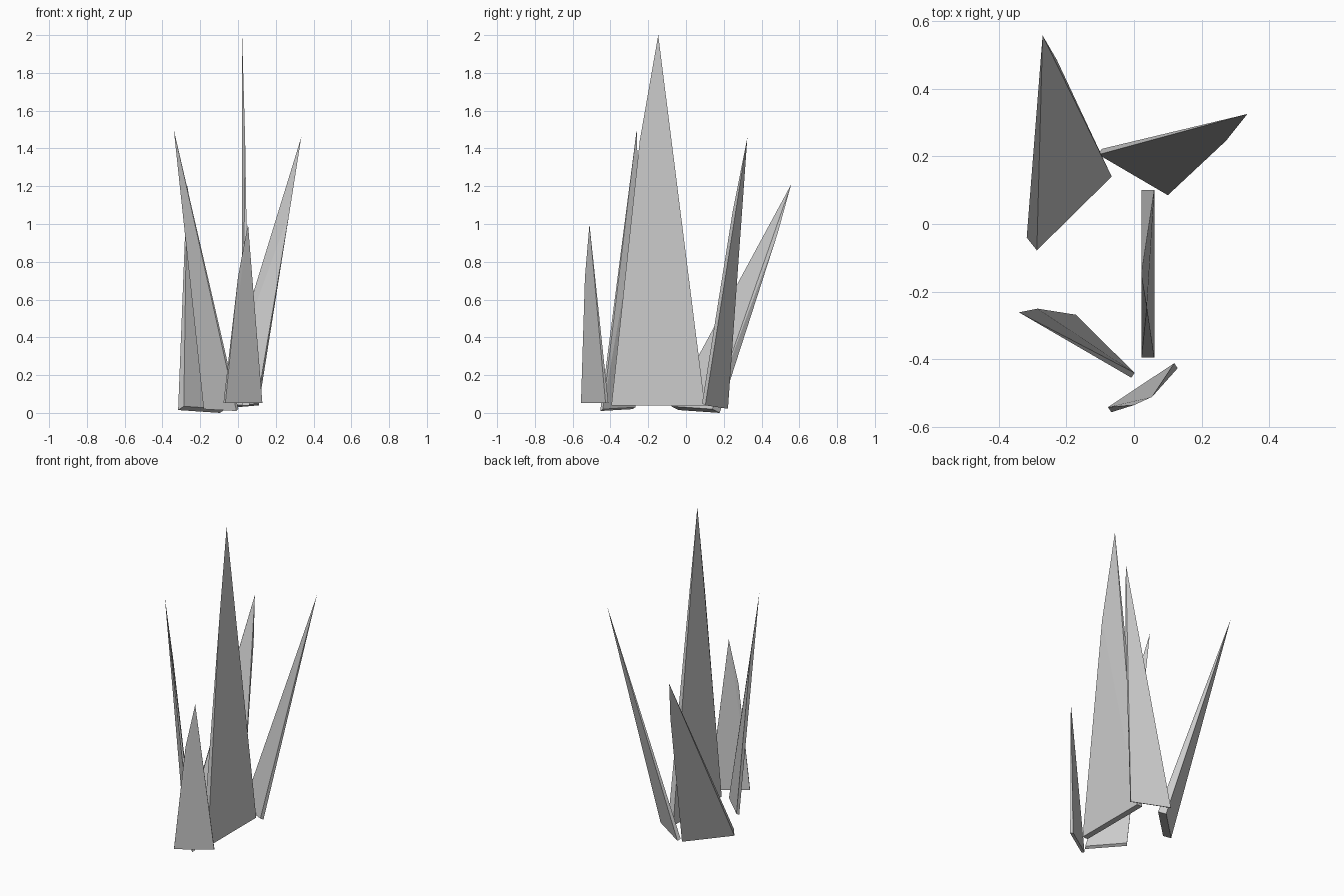
import bpy, bmesh
from mathutils import Vector


def blade(name, a, b, thick, tip, kink):
    """Pointed shard: four-cornered foot, a shoulder on one edge, sharp tip."""
    a, b, t = Vector(a), Vector(b), Vector(thick)
    bm = bmesh.new()
    for p in (a, b, a + t, b + t, Vector(tip), Vector(kink)):
        bm.verts.new(p)
    bmesh.ops.convex_hull(bm, input=bm.verts)
    bmesh.ops.recalc_face_normals(bm, faces=bm.faces)
    mesh = bpy.data.meshes.new(name)
    bm.to_mesh(mesh)
    bm.free()
    obj = bpy.data.objects.new(name, mesh)
    bpy.context.collection.objects.link(obj)


# Tall upright blade in the middle
blade("centre_blade", (0.022, -0.395, 0.04), (0.022, 0.10, 0.04),
      (0.038, 0, 0), (0.022, -0.147, 2.0), (0.038, -0.245, 1.44))

# Short blade at the front
blade("front_blade", (-0.077, -0.541, 0.053), (0.119, -0.411, 0.053),
      (0.01, -0.015, 0), (0.053, -0.511, 1.0), (0.0, -0.535, 0.72))

# Blade leaning to the back right
blade("back_right_blade", (0.10, 0.085, 0.05), (-0.105, 0.205, 0.032),
      (0.01, 0.017, -0.01), (0.335, 0.325, 1.46), (0.272, 0.246, 1.06))

# Blade leaning to the left
blade("left_blade", (-0.172, -0.268, 0.03), (0.002, -0.44, 0.02),
      (-0.01, -0.014, -0.01), (-0.34, -0.261, 1.5), (-0.285, -0.25, 1.09))

# Broad blade leaning to the back left
blade("back_left_blade", (-0.066, 0.14, 0.02), (-0.287, -0.078, 0.035),
      (-0.03, 0.038, -0.02), (-0.27, 0.557, 1.21), (-0.228, 0.485, 0.95))
